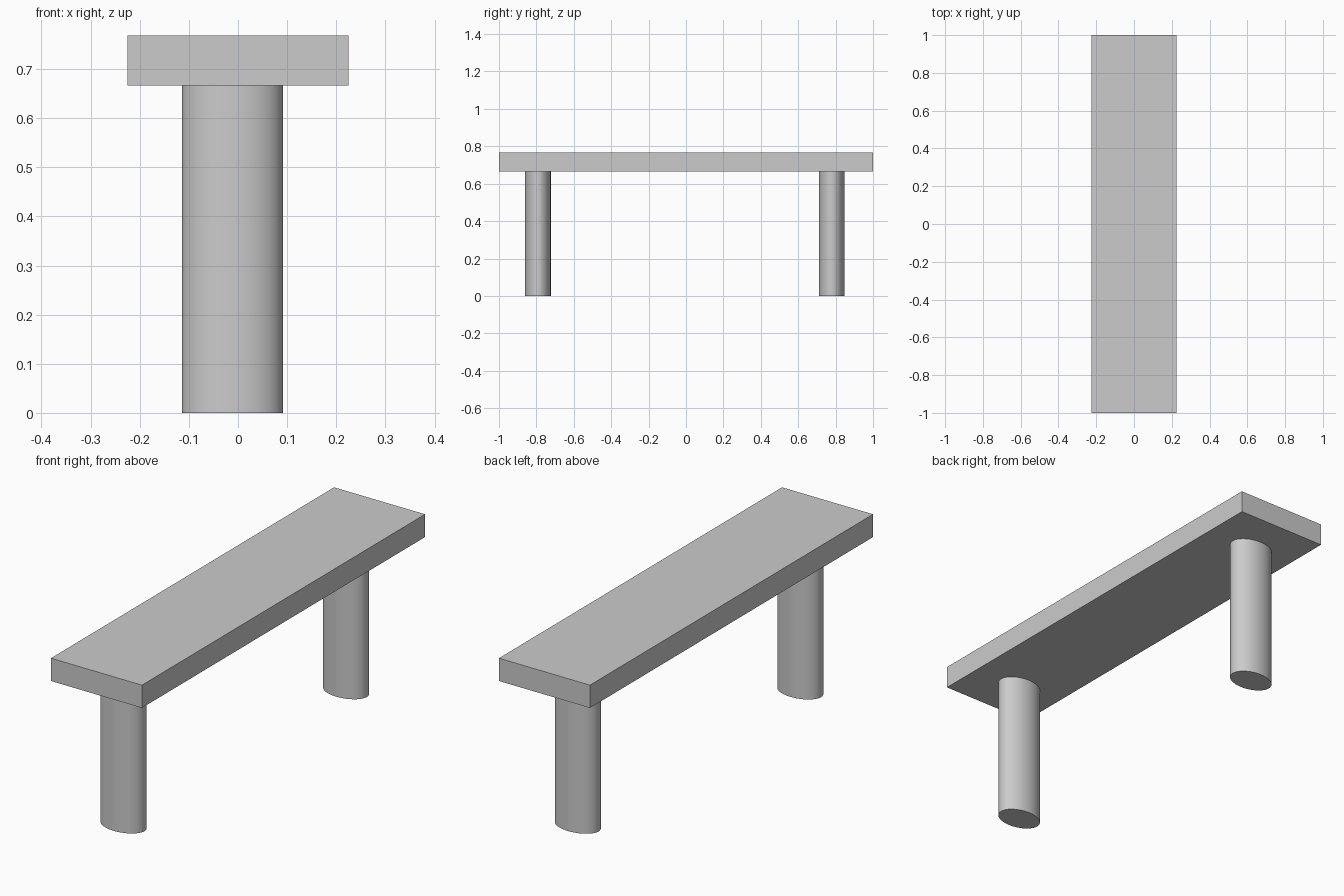
import bpy
import math

cube = bpy.data.objects.get("Cube")
if cube:
    bpy.data.objects.remove(cube, do_unlink=True)

# One plain grey for the whole bench
grey = bpy.data.materials.new("plain grey")
grey.use_nodes = True
colour = (0.6, 0.6, 0.6, 1)
grey.diffuse_color = colour
grey.node_tree.nodes["Principled BSDF"].inputs["Base Color"].default_value = colour

SEAT_BOTTOM, SEAT_TOP = 0.666, 0.768


def finish(name, size):
    """Name, scale and colour the part just added."""
    part = bpy.context.object
    part.name = name
    part.scale = size
    bpy.ops.object.transform_apply(location=False, rotation=False, scale=True)
    part.data.materials.append(grey)
    return part


# Seat slab
bpy.ops.mesh.primitive_cube_add(size=1, location=(0, 0, (SEAT_BOTTOM + SEAT_TOP) / 2))
finish("seat", (0.45, 2, SEAT_TOP - SEAT_BOTTOM))

# Oval legs, set slightly off the seat's centre
for name, y in (("front_leg", -0.792), ("back_leg", 0.779)):
    bpy.ops.mesh.primitive_cylinder_add(
        vertices=48, radius=1, depth=1, location=(-0.011, y, SEAT_BOTTOM / 2))
    finish(name, (0.103, 0.069, SEAT_BOTTOM))
    bpy.ops.object.shade_smooth_by_angle(angle=math.radians(30))
